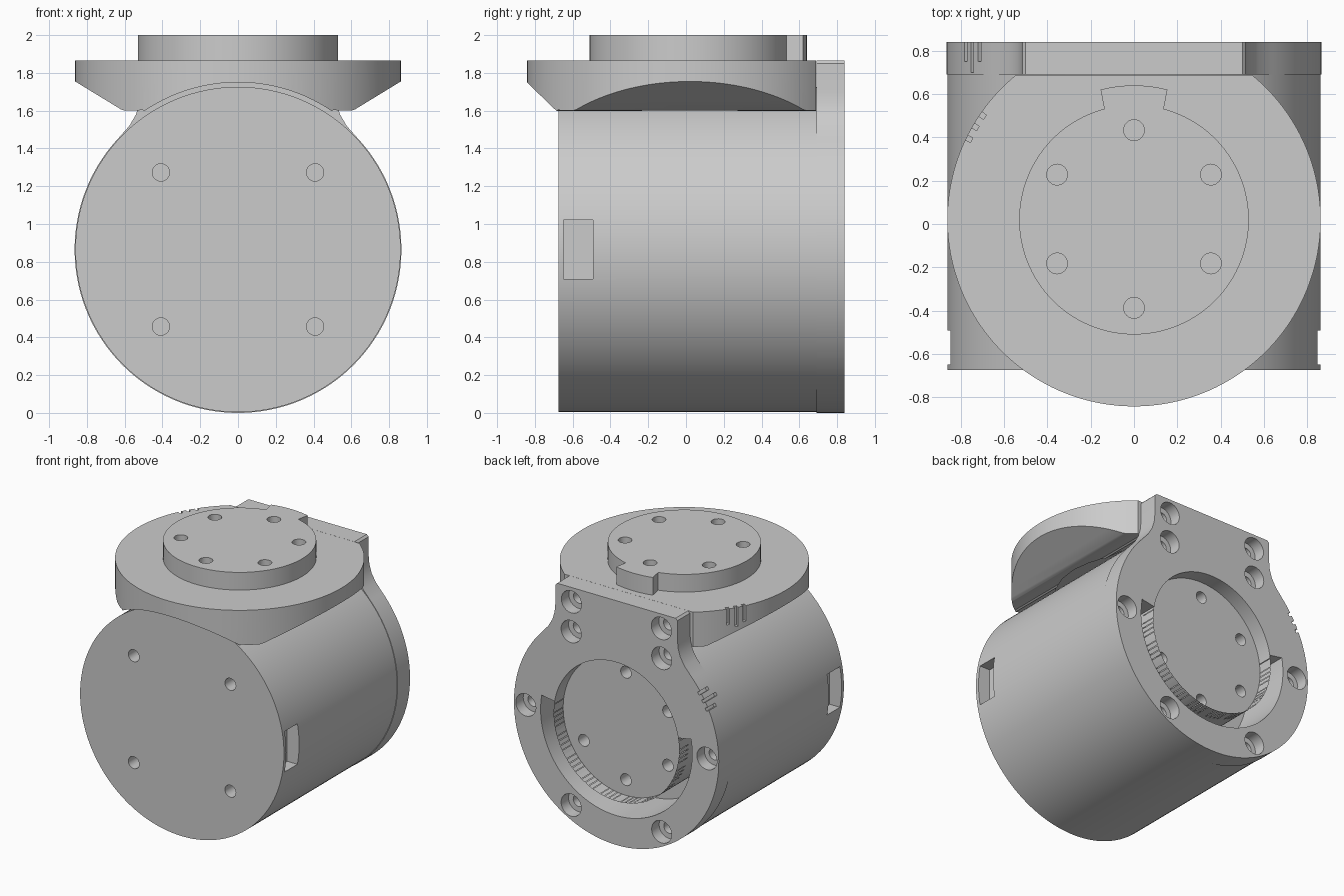
import bpy, bmesh
from math import sin, cos, radians, pi
from mathutils import Matrix

cube = bpy.data.objects.get("Cube")
if cube:
    bpy.data.objects.remove(cube, do_unlink=True)

grey = bpy.data.materials.new("matte grey")
grey.use_nodes = True
grey.diffuse_color = (0.6, 0.6, 0.6, 1)
grey.node_tree.nodes["Principled BSDF"].inputs["Base Color"].default_value = (0.6, 0.6, 0.6, 1)

AXIS = 0.865      # height of the housing axis
HEAD = 0.02       # depth of the turntable axis


def arc(cx, cy, r, start=0, end=360, n=96):
    """Points along an arc; a full circle leaves out the repeated end point."""
    count = n if end - start == 360 else n + 1
    angles = [radians(start + (end - start) * i / n) for i in range(count)]
    return [(cx + r * cos(a), cy + r * sin(a)) for a in angles]


def prism(name, outline, axis, low, high):
    """Extrude an outline along y (outline in x, z) or along z (outline in x, y)."""
    bm = bmesh.new()

    def place(p, d):
        return (p[0], d, p[1]) if axis == "Y" else (p[0], p[1], d)
    rings = [[bm.verts.new(place(p, d)) for p in outline] for d in (low, high)]
    for ring in rings:
        bm.faces.new(ring)
    n = len(outline)
    for i in range(n):
        j = (i + 1) % n
        bm.faces.new((rings[0][i], rings[0][j], rings[1][j], rings[1][i]))
    bmesh.ops.recalc_face_normals(bm, faces=bm.faces)
    return finish(name, bm)


def block(size, matrix):
    bm = bmesh.new()
    bmesh.ops.create_cube(bm, size=1, matrix=matrix @ Matrix.Diagonal((*size, 1)))
    return finish("cutter", bm)


def finish(name, bm):
    mesh = bpy.data.meshes.new(name)
    bm.to_mesh(mesh)
    bm.free()
    mesh.materials.append(grey)
    obj = bpy.data.objects.new(name, mesh)
    bpy.context.collection.objects.link(obj)
    return obj


def carve(target, cutter, operation="DIFFERENCE"):
    mod = target.modifiers.new("carve", "BOOLEAN")
    mod.operation, mod.object, mod.solver = operation, cutter, "EXACT"
    bpy.context.view_layer.objects.active = target
    bpy.ops.object.modifier_apply(modifier=mod.name)
    bpy.data.objects.remove(cutter, do_unlink=True)


def drill(target, x, y, r, axis, low, high):
    carve(target, prism("cutter", arc(x, y, r, n=24), axis, low, high))


def mirrored(half):
    return half + [(-x, z) for x, z in reversed(half)]


# Cylindrical housing with front screw holes and side pockets
housing = prism("housing", arc(0, AXIS, 0.861, n=128), "Y", -0.675, 0.69)
for sx in (-1, 1):
    for sz in (-1, 1):
        drill(housing, sx * 0.408, AXIS + sz * 0.408, 0.046, "Y", -0.8, -0.55)
    carve(housing, block((0.2, 0.155, 0.31), Matrix.Translation((sx * 0.86, -0.57, AXIS))))

# Back plate: round below, with a flared neck rising to the turntable
neck = [(0.5, 1.865), (0.515, 1.85), (0.516, 1.7), (0.522, 1.64), (0.54, 1.58), (0.575, 1.52)]
rim = arc(0, AXIS, 0.865, -223, 43, 120)
back_plate = prism("back_plate", [(-x, z) for x, z in neck] + rim + neck[::-1], "Y", 0.69, 0.84)

# Round socket and the deep curved channel that limits rotation
carve(back_plate, prism("cutter", arc(0, AXIS, 0.53), "Y", 0.725, 0.9))
channel = arc(0, AXIS, 0.64, -190, 10) + arc(0, AXIS, 0.53, -190, 10)[::-1]
for part in (housing, back_plate):
    carve(part, prism("cutter", channel, "Y", 0.45, 0.9))

# Socket holes and counterbored screw holes
for k in range(6):
    a = radians(30 + 60 * k)
    x, z = 0.41 * cos(a), AXIS + 0.41 * sin(a)
    for part in (back_plate, housing):
        drill(part, x, z, 0.045, "Y", 0.6, 0.9)
screws = [(0.765 * cos(k * pi / 3), 0.765 * sin(k * pi / 3)) for k in range(6)]
for x, z in screws + [(-0.38, 0.89), (0.38, 0.89)]:
    drill(back_plate, x, AXIS + z, 0.085, "Y", 0.75, 0.9)
    drill(back_plate, x, AXIS + z, 0.045, "Y", 0.6, 0.8)

# Turntable flange: front profile trimmed by an upright cylinder
half = [(0.92, 1.865), (0.92, 1.79), (0.62, 1.607), (0.6, 1.6), (0.53, 1.6), (0.508, 1.605)]
arch = arc(0, AXIS, 0.885, 56, 124, 40)
flange = prism("turntable_flange", half + arch + [(-x, z) for x, z in reversed(half)],
               "Y", -1, 1)
trim = arc(0, HEAD, 0.862, 129.1, 410.9, 120)
carve(flange, prism("cutter", trim, "Z", 1.4, 2.1), "INTERSECT")
drill(flange, 0, HEAD, 0.56, "Z", 1.4, 1.66)

# Rotor boss with a key tab and a ring of screw holes
outline = arc(0, HEAD, 0.53, 105, 435, 90) + arc(0, HEAD, 0.62, 75.6, 104.4, 10)
boss = prism("rotor_boss", outline, "Z", 1.86, 2.0)
for k in range(6):
    a = radians(30 + 60 * k)
    for part in (boss, flange):
        drill(part, 0.41 * cos(a), HEAD + 0.003 + 0.41 * sin(a), 0.048, "Z", 1.83, 2.1)

# Engraved index marks on the flange and back plate; the middle one is longer
for k in (-1, 0, 1):
    extra = 0.05 if k == 0 else 0
    turn = Matrix.Rotation(radians(149.7 + 4.2 * k), 4, "Z")
    spot = Matrix.Translation((0, HEAD, 1.865)) @ turn @ Matrix.Translation((0.86, 0, 0))
    carve(flange, block((0.05, 0.024, 0.24 + extra), spot))
    turn = Matrix.Rotation(radians(-149.7 + 4.2 * k), 4, "Y")
    spot = Matrix.Translation((0, 0.84, AXIS)) @ turn @ Matrix.Translation((0.865, 0, 0))
    carve(back_plate, block((0.05, 0.18 + 2 * extra, 0.024), spot))

# Smooth curved walls, crisp edges
for part in (housing, back_plate, flange, boss):
    bpy.ops.object.select_all(action="DESELECT")
    part.select_set(True)
    bpy.context.view_layer.objects.active = part
    bpy.ops.object.shade_smooth_by_angle(angle=radians(30))
